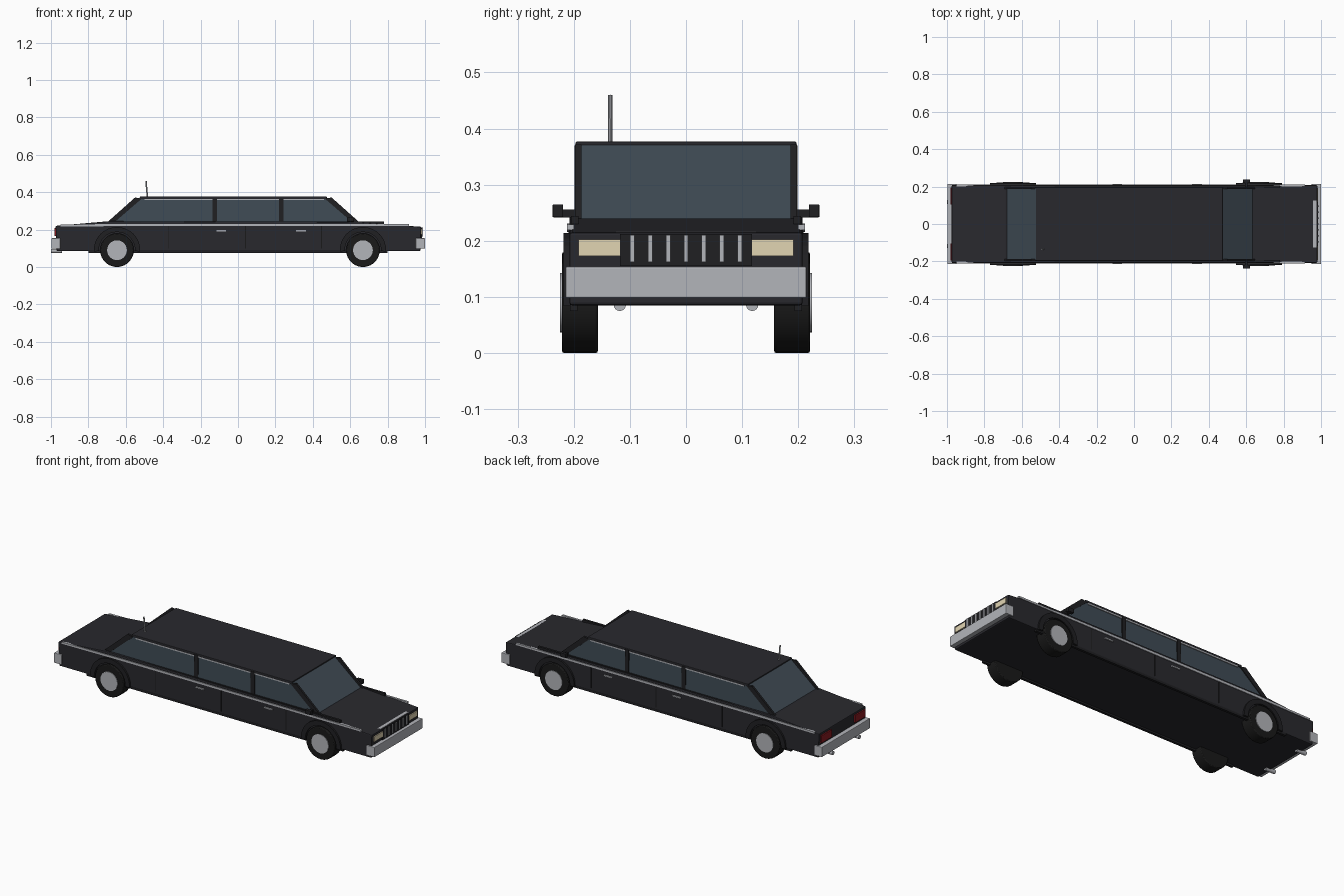
import bpy, bmesh
from math import sin, cos, pi, radians
from mathutils import Vector

if "Cube" in bpy.data.objects:
    bpy.data.objects.remove(bpy.data.objects["Cube"])


def material(name, r, g, b):
    m = bpy.data.materials.new(name)
    m.diffuse_color = (r, g, b, 1)
    m.use_nodes = True
    m.node_tree.nodes["Principled BSDF"].inputs["Base Color"].default_value = m.diffuse_color
    return m


PAINT = material("black_paint", 0.022, 0.022, 0.027)
TRIM = material("dark_trim", 0.014, 0.014, 0.016)
RUBBER = material("rubber", 0.010, 0.010, 0.010)
GLASS = material("tinted_glass", 0.05, 0.07, 0.09)
CHROME = material("chrome", 0.45, 0.46, 0.49)
LAMP = material("headlight_cream", 0.75, 0.66, 0.45)
RED = material("tail_red", 0.25, 0.01, 0.015)


def finish(name, bm, mat, bevel=0, smooth=False):
    bmesh.ops.recalc_face_normals(bm, faces=bm.faces)
    me = bpy.data.meshes.new(name)
    bm.to_mesh(me)
    bm.free()
    me.materials.append(mat)
    ob = bpy.data.objects.new(name, me)
    bpy.context.collection.objects.link(ob)
    if bevel:
        mod = ob.modifiers.new("bevel", 'BEVEL')
        mod.width, mod.segments = bevel, 2
    if smooth:
        bpy.ops.object.select_all(action='DESELECT')
        ob.select_set(True)
        bpy.context.view_layer.objects.active = ob
        bpy.ops.object.shade_smooth_by_angle(angle=radians(35))
    return ob


def prism(name, pts, y0, y1, mat, bevel=0, taper=None):
    """Side profile (x, z) extruded along y; taper(z) scales the width."""
    bm = bmesh.new()
    k = taper or (lambda z: 1)
    a = [bm.verts.new((x, y0 * k(z), z)) for x, z in pts]
    b = [bm.verts.new((x, y1 * k(z), z)) for x, z in pts]
    bm.faces.new(a)
    bm.faces.new(b[::-1])
    n = len(pts)
    for i in range(n):
        j = (i + 1) % n
        bm.faces.new((a[i], b[i], b[j], a[j]))
    return finish(name, bm, mat, bevel)


def box(name, x0, x1, y0, y1, z0, z1, mat, bevel=0):
    return prism(name, [(x0, z0), (x1, z0), (x1, z1), (x0, z1)], y0, y1, mat, bevel)


def rod(name, p, q, r, mat, seg=24, bevel=0):
    p, q = Vector(p), Vector(q)
    bm = bmesh.new()
    bmesh.ops.create_cone(bm, cap_ends=True, segments=seg, radius1=r, radius2=r, depth=(q - p).length)
    bm.transform((q - p).to_track_quat('Z', 'Y').to_matrix().to_4x4())
    bmesh.ops.translate(bm, verts=bm.verts, vec=(p + q) / 2)
    return finish(name, bm, mat, bevel, True)


# Lower body
prism("body", [(-0.97, 0.085), (0.975, 0.085), (0.98, 0.215), (0.64, 0.24),
               (-0.69, 0.245), (-0.975, 0.22)], -0.208, 0.208, PAINT, 0.005)

# Glazed cabin and roof
prism("cabin_glass", [(-0.69, 0.235), (0.64, 0.235), (0.475, 0.371), (-0.525, 0.371)],
      -0.196, 0.196, GLASS, taper=lambda z: 1 - 0.15 * (z - 0.235))
box("roof", -0.525, 0.475, -0.197, 0.197, 0.363, 0.377, PAINT, 0.003)

# Bumpers
box("front_bumper", 0.95, 1.0, -0.215, 0.215, 0.098, 0.154, CHROME, 0.003)
box("rear_bumper", -0.997, -0.95, -0.215, 0.215, 0.098, 0.154, CHROME, 0.003)

# Grille
box("grille", 0.96, 0.984, -0.118, 0.118, 0.155, 0.212, TRIM)
box("grille_top_bar", 0.957, 0.975, -0.125, 0.125, 0.211, 0.217, CHROME)
for i in range(7):
    y = (i - 3) * 0.032
    box("grille_bar", 0.975, 0.988, y - 0.004, y + 0.004, 0.162, 0.21, CHROME)

for s in (-1, 1):
    side = "left" if s > 0 else "right"

    def sbox(name, x0, x1, y0, y1, z0, z1, mat, bevel=0):
        box(side + "_" + name, x0, x1, s * y0, s * y1, z0, z1, mat, bevel)

    # Lights
    sbox("headlight", 0.96, 0.985, 0.118, 0.192, 0.173, 0.202, LAMP)
    sbox("tail_light", -0.982, -0.96, 0.105, 0.195, 0.166, 0.208, RED)

    # Chrome belt line, rockers and gutter
    prism(side + "_belt_trim", [(-0.95, 0.216), (-0.6, 0.219), (0.915, 0.219), (0.915, 0.229), (-0.6, 0.231),
                               (-0.95, 0.226)], s * 0.2, s * 0.212, CHROME)
    sbox("shoulder", -0.69, 0.78, 0.192, 0.205, 0.228, 0.244, TRIM)
    sbox("rocker", -0.8, 0.8, 0.193, 0.207, 0.075, 0.095, TRIM)
    sbox("roof_gutter", -0.5, 0.46, 0.185, 0.1975, 0.357, 0.364, CHROME)

    # Window pillars
    for x in (-0.123, 0.23):
        sbox("door_pillar", x - 0.012, x + 0.012, 0.18, 0.199, 0.24, 0.37, TRIM)
    prism(side + "_front_pillar", [(0.61, 0.24), (0.648, 0.24), (0.50, 0.372), (0.465, 0.365)],
          s * 0.186, s * 0.198, TRIM)
    prism(side + "_rear_pillar", [(-0.66, 0.24), (-0.698, 0.24), (-0.55, 0.372), (-0.515, 0.365)],
          s * 0.186, s * 0.198, TRIM)

    # Door seams and handles
    for x in (-0.37, 0.04, 0.446):
        sbox("door_seam", x - 0.002, x + 0.002, 0.2, 0.2095, 0.1, 0.218, RUBBER)
    for x in (-0.09, 0.337):
        sbox("door_handle", x - 0.026, x + 0.026, 0.205, 0.215, 0.191, 0.199, CHROME)

    # Side mirrors
    sbox("mirror_stalk", 0.594, 0.608, 0.196, 0.222, 0.242, 0.256, TRIM)
    sbox("mirror", 0.583, 0.62, 0.219, 0.238, 0.242, 0.265, TRIM, 0.002)

    # Wheels with arches
    for cx, end in ((0.668, "front"), (-0.647, "rear")):
        tag = side + "_" + end
        rod(tag + "_tyre", (cx, s * 0.157, 0.09), (cx, s * 0.221, 0.09), 0.09, RUBBER, 28, 0.004)
        rod(tag + "_hubcap", (cx, s * 0.2, 0.09), (cx, s * 0.2245, 0.09), 0.053, CHROME, 24)
        angles = [radians(-3) + radians(186) * i / 16 for i in range(17)]
        ring = [(cx + 0.124 * cos(a), 0.09 + 0.124 * sin(a)) for a in angles]
        ring += [(cx + 0.097 * cos(a), 0.09 + 0.097 * sin(a)) for a in reversed(angles)]
        prism(tag + "_wheel_arch", ring, s * 0.195, s * 0.218, TRIM)

    # Exhaust pipe
    rod(side + "_exhaust", (-1.0, s * 0.118, 0.086), (-0.94, s * 0.118, 0.086), 0.011, CHROME, 16)

# Roof aerial
rod("aerial", (-0.484, -0.135, 0.37), (-0.492, -0.135, 0.46), 0.004, CHROME, 10)
